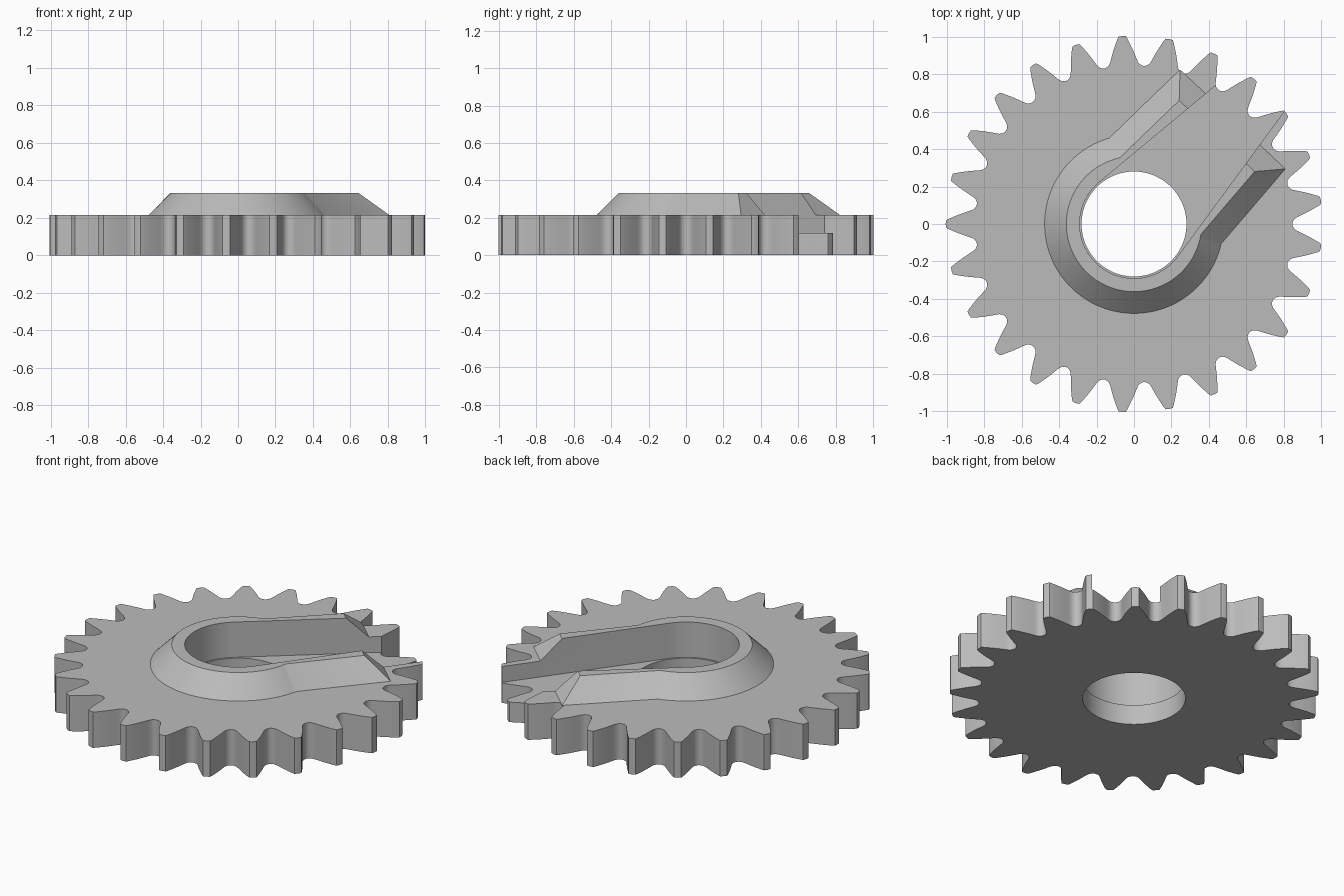
import bpy, bmesh, math
from math import radians, sin, cos, tan

if "Cube" in bpy.data.objects:
    bpy.data.objects.remove(bpy.data.objects["Cube"])

AXIS = radians(46.7)      # direction the tapered slot points in
TEETH = 25
GEAR_TOP, FLOOR, COLLAR_TOP = 0.215, 0.12, 0.332

grey = bpy.data.materials.new("plain grey")
grey.diffuse_color = (0.5, 0.5, 0.5, 1)
grey.use_nodes = True
grey.node_tree.nodes["Principled BSDF"].inputs["Base Color"].default_value = grey.diffuse_color


def polar(r, a):
    return (r * cos(a), r * sin(a))


def turned(points):
    """Rotate points from the slot's own frame into the model frame."""
    c, s = cos(AXIS), sin(AXIS)
    return [(u * c - v * s, u * s + v * c) for u, v in points]


def loft(name, low, z0, high, z1):
    """Solid between two outlines with the same number of points."""
    bm = bmesh.new()
    a = [bm.verts.new((x, y, z0)) for x, y in low]
    b = [bm.verts.new((x, y, z1)) for x, y in high]
    bm.faces.new(a[::-1])
    bm.faces.new(b)
    n = len(a)
    for i in range(n):
        j = (i + 1) % n
        bm.faces.new((a[i], a[j], b[j], b[i]))
    bmesh.ops.recalc_face_normals(bm, faces=bm.faces)
    mesh = bpy.data.meshes.new(name)
    bm.to_mesh(mesh)
    bm.free()
    mesh.materials.append(grey)
    ob = bpy.data.objects.new(name, mesh)
    bpy.context.collection.objects.link(ob)
    return ob


def combine(target, tool, operation):
    mod = target.modifiers.new(operation, 'BOOLEAN')
    mod.operation, mod.object, mod.solver = operation, tool, 'EXACT'
    bpy.context.view_layer.objects.active = target
    bpy.ops.object.modifier_apply(modifier=mod.name)
    bpy.data.objects.remove(tool)


def arc_shape(r, half, corner, steps=64):
    """Arc around the back of the slot frame, closed by two end corners."""
    a0, a1 = half, 2 * math.pi - half
    pts = [polar(r, a0 + (a1 - a0) * i / steps) for i in range(steps + 1)]
    u, v = corner
    return turned(pts + [(u, -v), (u, v)])


# toothed disc: half tooth as (radius, degrees from the tooth centre)
half_tooth = [(0.845, 7.2), (0.847, 6.5), (0.853, 5.7), (0.864, 5.05),
              (0.88, 4.55), (0.91, 3.75), (0.94, 2.95), (0.97, 2.1),
              (0.99, 1.55), (1.003, 1.1)]
tooth = [(r, -d) for r, d in half_tooth] + [(1.005, 0)] + \
        [(r, d) for r, d in half_tooth[:0:-1]]
outline = [polar(r, radians(d + 7.2 + 360 / TEETH * k))
           for k in range(TEETH) for r, d in tooth]
gear = loft("toothed_disc", outline, 0, outline, GEAR_TOP)

# sloped collar with two arms, wrapping round the slot
collar = loft("sloped_collar",
              arc_shape(0.477, radians(59.5), (0.768, 0.386)), GEAR_TOP,
              arc_shape(0.361, radians(55.6), (0.645, 0.2765)), COLLAR_TOP)
combine(gear, collar, 'UNION')

# tapered slot, open at the rim
taper, r = radians(7), 0.29
end_u = 1.2
slot_outline = arc_shape(r, radians(83), (end_u, r / cos(taper) - end_u * tan(taper)))
combine(gear, loft("slot_cutter", slot_outline, FLOOR, slot_outline, 0.6), 'DIFFERENCE')

# round bore
bore = [polar(0.28, 2 * math.pi * i / 72) for i in range(72)]
combine(gear, loft("bore_cutter", bore, -0.2, bore, 0.7), 'DIFFERENCE')

gear.name = "slotted_gear"
bpy.ops.object.select_all(action='DESELECT')
gear.select_set(True)
bpy.context.view_layer.objects.active = gear
bpy.ops.object.shade_smooth_by_angle(angle=radians(25))
